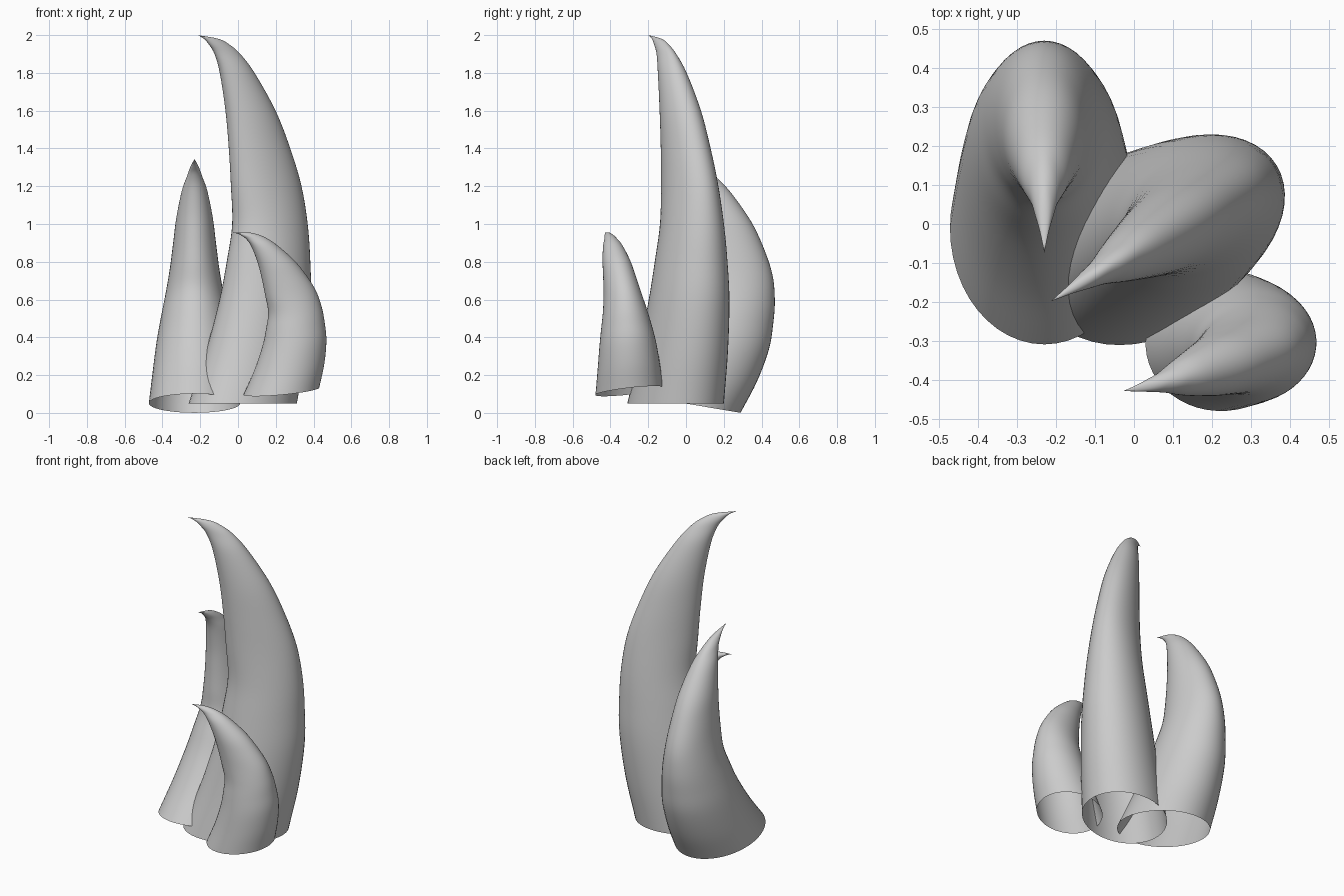
import bpy, math
from mathutils import Vector, Matrix

if "Cube" in bpy.data.objects:
    bpy.data.objects.remove(bpy.data.objects["Cube"])

# Shared horn shape: height fraction, outward offset of ring centre,
# half depth (along the bend), half width (across the bend)
PROFILE = [
    (0.00, 0.000, 0.303, 0.236),
    (0.14, 0.080, 0.281, 0.217),
    (0.28, 0.138, 0.257, 0.196),
    (0.39, 0.160, 0.235, 0.173),
    (0.487, 0.168, 0.215, 0.150),
    (0.59, 0.145, 0.204, 0.128),
    (0.692, 0.104, 0.178, 0.111),
    (0.795, 0.048, 0.144, 0.094),
    (0.897, -0.034, 0.100, 0.066),
    (0.949, -0.095, 0.076, 0.040),
    (0.975, -0.147, 0.061, 0.026),
    (0.990, -0.195, 0.044, 0.014),
    (1.00, -0.278, 0.000, 0.000),
]
SIDES, STEPS = 48, 5


def smooth_rows(rows):
    """Catmull-Rom interpolation through the profile rows."""
    pts = [Vector(r) for r in rows]
    pts = [2 * pts[0] - pts[1]] + pts + [2 * pts[-1] - pts[-2]]
    out = []
    for i in range(1, len(pts) - 2):
        p0, p1, p2, p3 = pts[i - 1:i + 3]
        for k in range(STEPS):
            t = k / STEPS
            out.append(0.5 * (2 * p1 + (p2 - p0) * t
                              + (2 * p0 - 5 * p1 + 4 * p2 - p3) * t ** 2
                              + (3 * p1 - p0 - 3 * p2 + p3) * t ** 3))
    return out


def horn(name, base, depth, width, height, azimuth, lean):
    """Open-bottomed curved horn; lean is the slope of its base plane."""
    verts, faces = [], []
    rows = smooth_rows(PROFILE)
    sd, sw = depth / PROFILE[0][2], width / PROFILE[0][3]
    for f, u, a, b in rows:
        for i in range(SIDES):
            t = math.tau * i / SIDES
            verts.append(((u + a * math.cos(t)) * sd, b * math.sin(t) * sw, f * height))
    for r in range(len(rows) - 1):
        for i in range(SIDES):
            j = (i + 1) % SIDES
            p, q = r * SIDES, (r + 1) * SIDES
            faces.append((p + i, p + j, q + j, q + i))
    # pointed tip
    verts.append((PROFILE[-1][1] * sd, 0, height))
    last, tip = (len(rows) - 1) * SIDES, len(verts) - 1
    faces += [(last + i, last + (i + 1) % SIDES, tip) for i in range(SIDES)]

    mesh = bpy.data.meshes.new(name)
    mesh.from_pydata(verts, [], faces)
    normal = Vector((-lean[0], -lean[1], 1)).normalized()
    tilt = Vector((0, 0, 1)).rotation_difference(normal).to_matrix().to_4x4()
    mesh.transform(tilt @ Matrix.Rotation(math.radians(azimuth), 4, 'Z'))
    mesh.shade_smooth()
    obj = bpy.data.objects.new(name, mesh)
    obj.location = base
    bpy.context.collection.objects.link(obj)


# Tall middle horn, medium left horn, short right horn
horn("tall_horn", (0.025, -0.055, 0.05), 0.303, 0.236, 1.95, 31, (0, 0))
horn("medium_horn", (-0.23, -0.01, 0.051), 0.303, 0.242, 1.264, 90, (0, -0.169))
horn("short_horn", (0.23, -0.30, 0.115), 0.202, 0.180, 0.868, 11, (0.09, 0.11))
